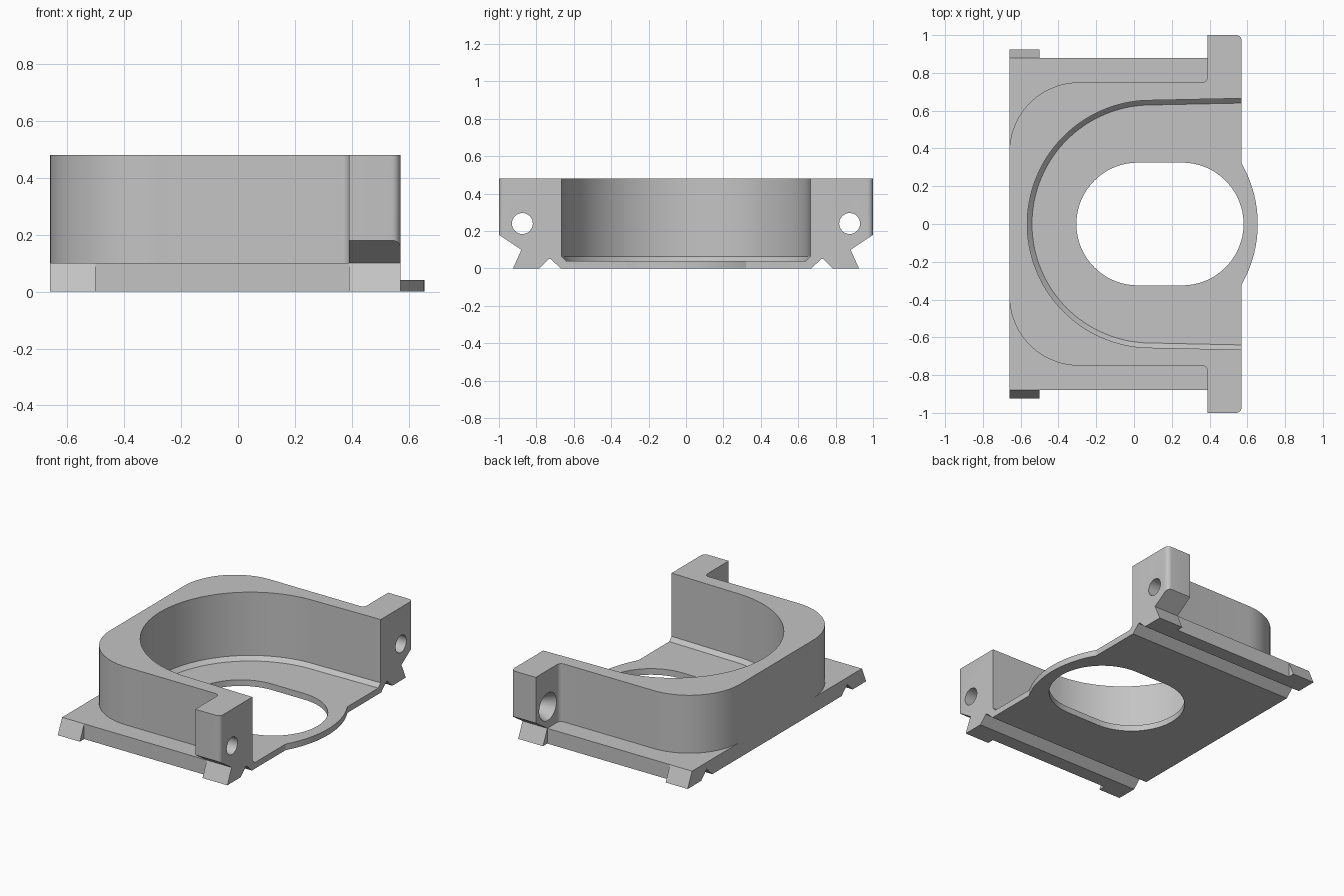
import bpy, bmesh
from math import cos, sin, radians

if "Cube" in bpy.data.objects:
    bpy.data.objects.remove(bpy.data.objects["Cube"], do_unlink=True)

# One plain grey
grey = bpy.data.materials.new("plain grey")
grey.use_nodes = True
colour = (0.55, 0.55, 0.55, 1)
grey.diffuse_color = colour
grey.node_tree.nodes["Principled BSDF"].inputs["Base Color"].default_value = colour

X0, X1, XB = -0.66, 0.57, 0.39      # closed end, open end, start of lugs
TOP, PLATE, FLOOR = 0.48, 0.10, 0.04


def loft(name, rings):
    """Solid through matching rings of points, capped at both ends."""
    bm = bmesh.new()
    loops = [[bm.verts.new(p) for p in ring] for ring in rings]
    n = len(loops[0])
    for a, b in zip(loops, loops[1:]):
        for i in range(n):
            j = (i + 1) % n
            bm.faces.new((a[i], a[j], b[j], b[i]))
    bm.faces.new(loops[0][::-1])
    bm.faces.new(loops[-1])
    bmesh.ops.recalc_face_normals(bm, faces=bm.faces)
    mesh = bpy.data.meshes.new(name)
    bm.to_mesh(mesh)
    bm.free()
    mesh.materials.append(grey)
    obj = bpy.data.objects.new(name, mesh)
    bpy.context.collection.objects.link(obj)
    return obj


def along_z(name, outline, z0, z1):
    return loft(name, [[(x, y, z) for x, y in outline] for z in (z0, z1)])


def along_x(name, profile, x0, x1):
    return loft(name, [[(x, y, z) for y, z in profile] for x in (x0, x1)])


def arc(cx, cy, r, a0, a1, steps):
    angles = [radians(a0 + (a1 - a0) * i / steps) for i in range(steps + 1)]
    return [(cx + r * cos(a), cy + r * sin(a)) for a in angles]


def mirrored(half):
    """Close a half outline by mirroring it across y = 0."""
    return half + [(x, -y) for x, y in reversed(half)]


def combine(target, tool, operation):
    mod = target.modifiers.new("combine", "BOOLEAN")
    mod.operation, mod.solver, mod.object = operation, "EXACT", tool
    bpy.context.view_layer.objects.active = target
    bpy.ops.object.modifier_apply(modifier=mod.name)
    bpy.data.objects.remove(tool, do_unlink=True)


# Curved wall with a lug at each open end
wall = (arc(0.54, 0.97, 0.03, 0, 90, 6) + [(XB, 1.0)]
        + arc(0.36, 0.78, 0.03, 0, -90, 6)
        + arc(-0.29, 0.38, 0.37, 90, 180, 24))
body = along_z("bracket_body", mirrored(wall), 0.05, TOP)

# Sloped underside of the lugs
for s in (1, -1):
    wedge = [(s * 0.88, PLATE), (s * 1.12, 0.26), (s * 1.12, -0.1), (s * 0.88, -0.1)]
    combine(body, along_x("lug_underside", wedge, 0.2, 0.8), "DIFFERENCE")

# Base plate with a V groove along each side
plate = [(0.88, PLATE), (0.88, 0), (0.785, 0), (0.728, 0.055), (0.67, 0)]
plate = plate + [(-y, z) for y, z in reversed(plate)]
combine(body, along_x("base_plate", plate, X0, X1), "UNION")

# Flared feet at the four corners
for s in (1, -1):
    foot = [(s * 0.85, PLATE), (s * 0.88, PLATE), (s * 0.925, 0), (s * 0.85, 0)]
    for x0, x1 in ((X0, -0.5), (XB, X1)):
        combine(body, along_x("foot", foot, x0, x1), "UNION")

# Rounded lip on the open end
lip = [(0.4, -0.32)] + arc(0.01, 0, 0.645, -29.75, 29.75, 24) + [(0.4, 0.32)]
combine(body, along_z("lip", lip, 0, 0.06), "UNION")


# Open pocket with a chamfered floor edge
def pocket_ring(r, z):
    half = [(0.8, r + 0.015)] + arc(0.09, 0, r, 90, 180, 36)[:-1]
    outline = half + [(0.09 - r, 0)] + [(x, -y) for x, y in reversed(half)]
    return [(x, y, z) for x, y in outline]


rings = [pocket_ring(0.63, FLOOR), pocket_ring(0.655, 0.065), pocket_ring(0.655, 0.6)]
combine(body, loft("pocket", rings), "DIFFERENCE")

# Oblong opening through the floor
slot = arc(0.02, 0, 0.325, 90, 270, 36) + arc(0.255, 0, 0.325, -90, 90, 36)
combine(body, along_z("opening", slot, -0.1, 0.2), "DIFFERENCE")

# Countersunk screw holes through the lugs
for s in (1, -1):
    sections = [(0.37, 0.095), (XB, 0.09), (0.46, 0.056), (0.7, 0.056)]
    rings = [[(x, y, z) for y, z in arc(s * 0.875, 0.24, r, 0, 350, 35)]
             for x, r in sections]
    combine(body, loft("screw_hole", rings), "DIFFERENCE")

# Smooth curves, sharp edges
bpy.ops.object.select_all(action="DESELECT")
body.select_set(True)
bpy.context.view_layer.objects.active = body
bpy.ops.object.shade_smooth_by_angle(angle=radians(25))
